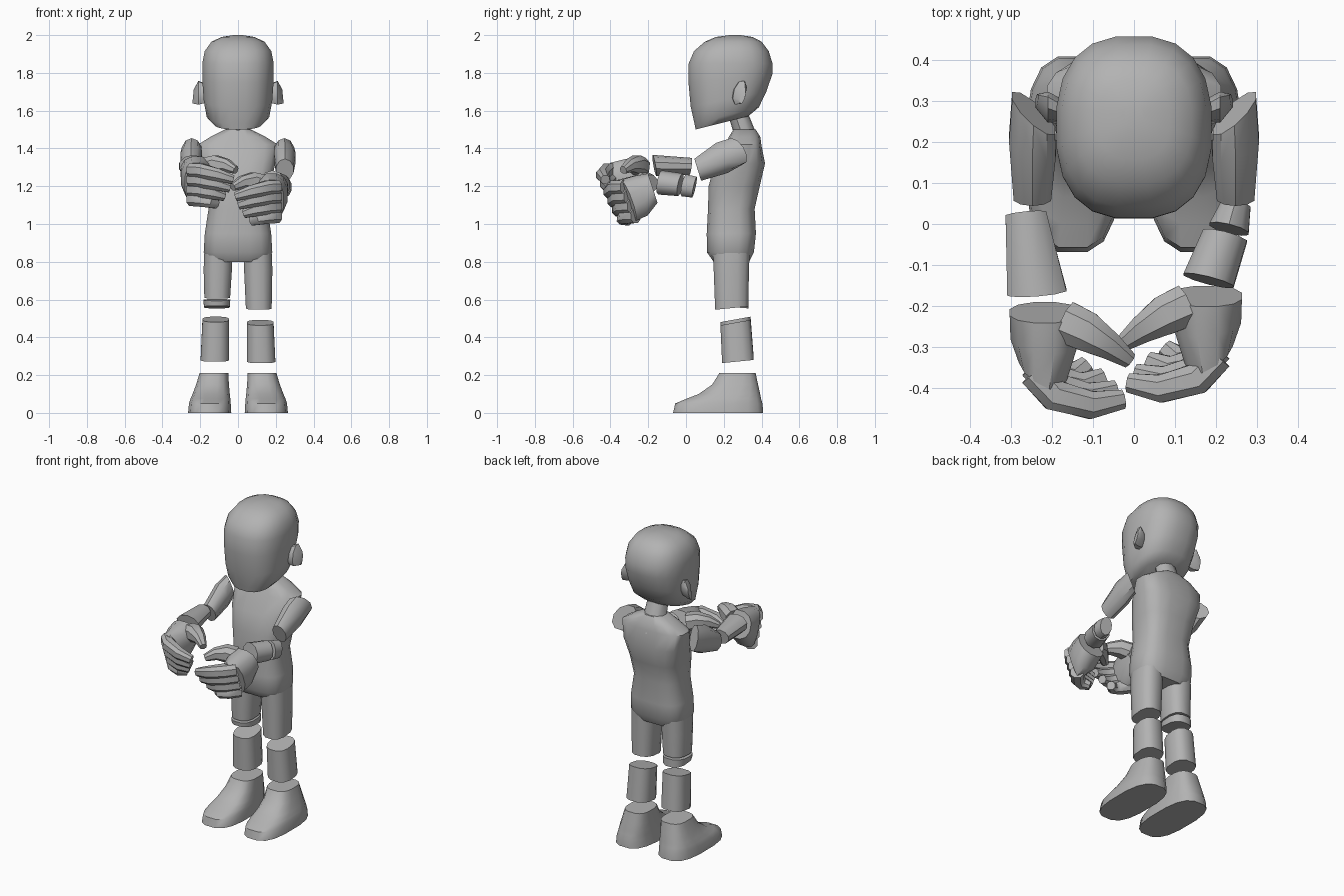
import bpy, bmesh, math
from mathutils import Vector as Vec

grey = bpy.data.materials.new("plain grey")
grey.diffuse_color = (0.45, 0.45, 0.45, 1)


def loft(name, rings, n=10, power=2.0):
    """Skin closed rings (centre, half axis U, half axis V) and cap both ends."""
    bm = bmesh.new()
    loops = []
    for c, u, v in rings:
        loop = []
        for i in range(n):
            a = 2 * math.pi * (i + 0.5) / n
            cu, sv = math.cos(a), math.sin(a)
            p = math.copysign(abs(cu) ** (2 / power), cu)
            q = math.copysign(abs(sv) ** (2 / power), sv)
            loop.append(bm.verts.new(Vec(c) + Vec(u) * p + Vec(v) * q))
        loops.append(loop)
    for a, b in zip(loops, loops[1:]):
        for i in range(n):
            j = (i + 1) % n
            bm.faces.new((a[i], a[j], b[j], b[i]))
    bm.faces.new(loops[0])
    bm.faces.new(loops[-1])
    bmesh.ops.recalc_face_normals(bm, faces=bm.faces)
    me = bpy.data.meshes.new(name)
    bm.to_mesh(me)
    bm.free()
    me.materials.append(grey)
    ob = bpy.data.objects.new(name, me)
    bpy.context.collection.objects.link(ob)
    bpy.ops.object.select_all(action='DESELECT')
    ob.select_set(True)
    bpy.context.view_layer.objects.active = ob
    bpy.ops.object.shade_smooth_by_angle(angle=math.radians(42))
    return ob


def stack(name, rows, n=12, power=2.6):
    """Upright part; each row is (cx, cy, z, rx, ry, slope along y)."""
    return loft(name, [((x, y, z), (rx, 0, 0), (0, ry, ry * t))
                       for x, y, z, rx, ry, t in rows], n, power)


def tube(name, pts, n=8, power=2.4):
    """Round part along a path of (point, radius)."""
    ps = [Vec(p) for p, r in pts]
    rings = []
    for i, (p, r) in enumerate(pts):
        d = (ps[min(i + 1, len(ps) - 1)] - ps[max(i - 1, 0)]).normalized()
        u = d.cross(Vec((0, 0, 1))).normalized()
        rings.append((p, u * r, u.cross(d) * r))
    return loft(name, rings, n, power)


# head and neck
stack("head", [
    (0, .190, 1.535, .130, .140, .25), (0, .215, 1.575, .167, .172, .25),
    (0, .225, 1.66, .183, .202, .2), (0, .235, 1.77, .191, .224, .1),
    (0, .236, 1.85, .191, .224, 0), (0, .240, 1.915, .178, .200, 0),
    (0, .250, 1.965, .142, .152, 0), (0, .255, 1.99, .088, .098, 0),
    (0, .260, 2.0, .025, .03, 0)], 20, 2.5)
stack("neck", [(0, .335, 1.42, .075, .07, -.3), (0, .27, 1.60, .062, .06, -.3)], 10, 2)

# torso
stack("torso", [
    (0, .24, .80, .150, .095, 0), (0, .235, .85, .184, .126, 0),
    (0, .24, .95, .178, .132, 0), (0, .24, 1.08, .158, .125, 0),
    (0, .255, 1.20, .172, .137, 0), (0, .285, 1.32, .200, .135, 0),
    (0, .305, 1.42, .215, .095, 0), (0, .31, 1.46, .150, .085, 0),
    (0, .31, 1.50, .070, .06, 0)], 16, 3)

# ears
for side, s in (("left", -1), ("right", 1)):
    loft(side + "_ear", [
        ((s * .175, .275, 1.695), (0, .03, .005), (s * .01, .01, .055)),
        ((s * .210, .285, 1.695), (0, .036, .005), (0, .012, .066)),
        ((s * .238, .300, 1.675), (0, .014, 0), (s * -.004, .01, .04))], 8)

# thighs, knee slice and shins, cut at different heights per side
for side, s, low, slope in (("left", -1, .61, .05), ("right", 1, .555, .1)):
    stack(side + "_thigh", [(s * .105, .24, .86, .075, .10, 0),
                            (s * .107, .24, .76, .077, .096, 0),
                            (s * .110, .242, low, .07, .09, slope)])
stack("left_knee", [(-.112, .242, .598, .073, .092, .05),
                    (-.112, .244, .56, .07, .09, -.08)])
for side, s, top, low in (("left", -1, .495, .28), ("right", 1, .478, .272)):
    stack(side + "_shin", [(s * .118, .262, top, .072, .082, .18),
                           (s * .123, .275, low, .077, .086, .1)])

# feet
for side, s in (("left", -1), ("right", 1)):
    stack(side + "_foot", [
        (s * .150, .170, 0, .116, .242, 0), (s * .149, .174, .05, .112, .234, 0),
        (s * .146, .200, .075, .107, .200, 0), (s * .142, .230, .10, .100, .165, 0),
        (s * .135, .260, .15, .088, .123, 0), (s * .127, .273, .212, .077, .097, 0)],
        16, 2.8)

# upper arms
for side, s in (("left", -1), ("right", 1)):
    loft(side + "_upper_arm", [
        ((s * .245, .270, 1.385), (s * .055, .045, 0), (0, -.03, .070)),
        ((s * .248, .190, 1.350), (s * .060, .020, 0), (0, -.03, .080)),
        ((s * .248, .062, 1.287), (s * .048, 0, 0), (0, -.018, .058))])

# forearms, the right one split near the elbow
loft("left_forearm", [
    ((-.264, .025, 1.305), (.052, .005, 0), (0, .006, .045)),
    ((-.237, -.167, 1.310), (.076, .006, 0), (0, -.010, .056))])
loft("right_elbow", [
    ((.248, .045, 1.195), (.038, -.006, 0), (0, .012, .055)),
    ((.232, -.012, 1.205), (.050, -.012, 0), (0, .012, .058))])
loft("right_forearm", [
    ((.222, -.030, 1.208), (.056, -.014, 0), (0, .012, .060)),
    ((.182, -.138, 1.220), (.064, -.016, 0), (0, .010, .064))])

# hands: palm, four curled fingers and a thumb, mirrored with an offset
for side, s, off in (("left", 1, (0, 0, 0)), ("right", -1, (-.04, .04, -.09))):
    def at(x, y, z):
        return (s * x + off[0], y + off[1], z + off[2])

    loft(side + "_palm", [
        (at(-.218, -.216, 1.28), (s * .088, 0, 0), (0, -.026, .080)),
        (at(-.220, -.280, 1.24), (s * .084, -.01, 0), (0, -.035, .108)),
        (at(-.225, -.355, 1.215), (s * .058, -.03, 0), (0, -.040, .112))], 12, 2.3)
    for k, (t, tip) in enumerate(((.68, (-.028, -.428, 1.235)), (.22, (-.045, -.405, 1.19)),
                                  (-.25, (-.075, -.375, 1.145)), (-.7, (-.115, -.345, 1.105)))):
        y, z = -.345 - .04 * t, 1.21 + .11 * t
        x0 = -.245
        tube(f"{side}_finger_{k + 1}", [
            (at(x0, y + .01, z), .040), (at(x0 + .05, y - .045, z - .003), .041),
            (at((x0 + tip[0]) / 2 + .03, (y - .06 + tip[1]) / 2 - .012, (z + tip[2]) / 2), .036),
            (at(*tip), .025)])
    tube(side + "_thumb", [(at(-.165, -.240, 1.30), .055), (at(-.115, -.263, 1.315), .052),
                           (at(-.060, -.297, 1.31), .036), (at(-.012, -.332, 1.285), .021)])
